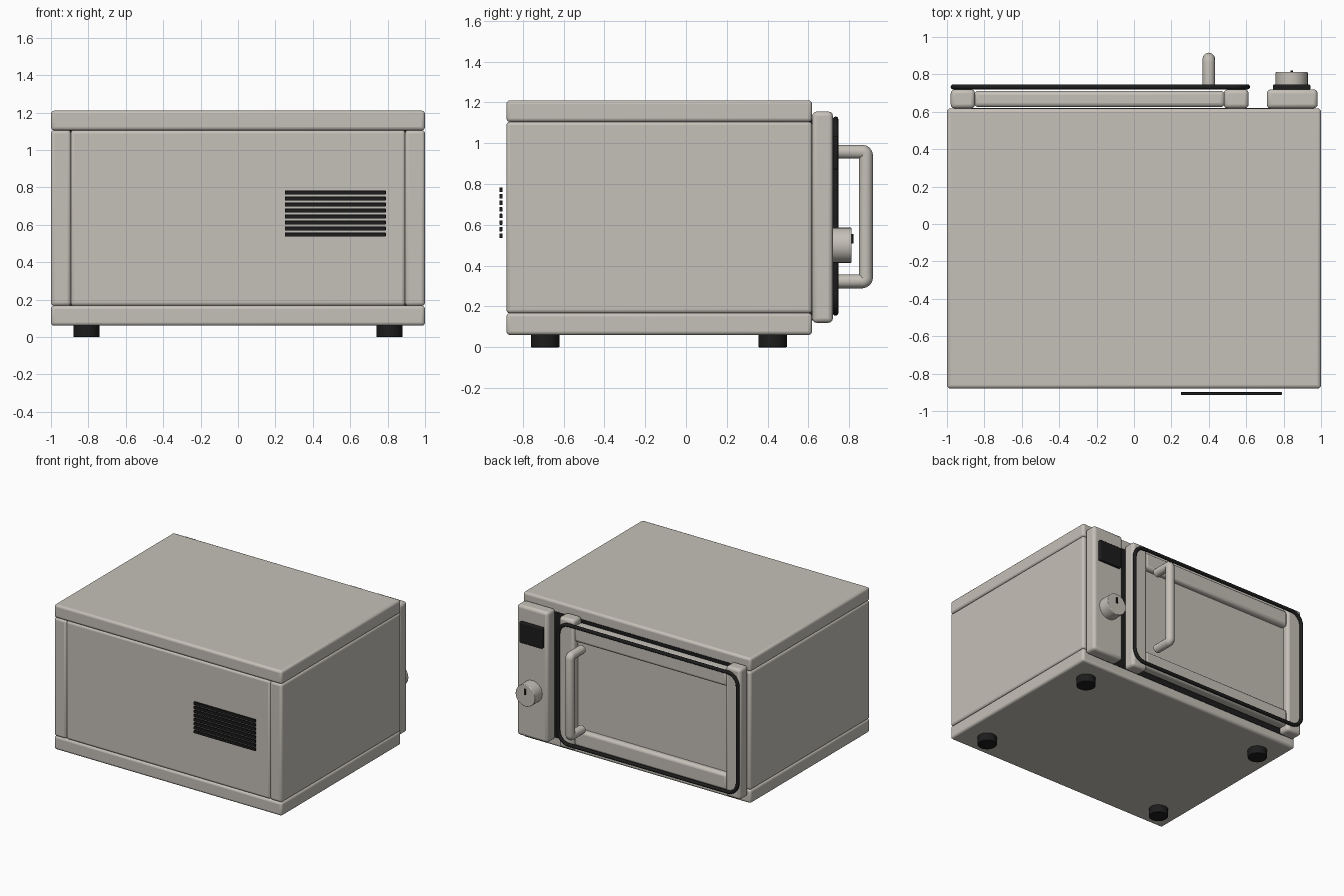
import bpy, math
from mathutils import Vector

cube = bpy.data.objects.get("Cube")
if cube:
    bpy.data.objects.remove(cube, do_unlink=True)


def material(name, rgb, rough=0.5):
    m = bpy.data.materials.new(name)
    m.use_nodes = True
    m.diffuse_color = (*rgb, 1)
    bsdf = m.node_tree.nodes["Principled BSDF"]
    bsdf.inputs["Base Color"].default_value = (*rgb, 1)
    bsdf.inputs["Roughness"].default_value = rough
    return m


enamel = material("warm grey enamel", (0.56, 0.53, 0.48))
black = material("black plastic", (0.012, 0.012, 0.012))


def smooth(ob):
    bpy.ops.object.select_all(action='DESELECT')
    ob.select_set(True)
    bpy.context.view_layer.objects.active = ob
    bpy.ops.object.shade_smooth_by_angle(angle=math.radians(35))


def bevel(ob, width):
    mod = ob.modifiers.new("soft edges", 'BEVEL')
    mod.width = width
    mod.segments = 3
    mod.limit_method = 'ANGLE'
    smooth(ob)


def box(name, x, y, z, mat, edge=0.0):
    """Box from three (low, high) ranges."""
    bpy.ops.mesh.primitive_cube_add(size=1, location=[sum(r) / 2 for r in (x, y, z)])
    ob = bpy.context.object
    ob.name = name
    ob.scale = [r[1] - r[0] for r in (x, y, z)]
    bpy.ops.object.transform_apply(location=False, rotation=False, scale=True)
    ob.data.materials.append(mat)
    if edge:
        bevel(ob, edge)
    return ob


def cylinder(name, radius, depth, loc, mat, rot=(0, 0, 0), edge=0.004):
    bpy.ops.mesh.primitive_cylinder_add(vertices=32, radius=radius, depth=depth,
                                        location=loc, rotation=rot)
    ob = bpy.context.object
    ob.name = name
    ob.data.materials.append(mat)
    bevel(ob, edge)
    return ob


def tube(name, points, radius, mat, closed=False):
    cu = bpy.data.curves.new(name, 'CURVE')
    cu.dimensions = '3D'
    cu.bevel_depth = radius
    cu.bevel_resolution = 4
    cu.use_fill_caps = True
    sp = cu.splines.new('POLY')
    sp.points.add(len(points) - 1)
    for p, co in zip(sp.points, points):
        p.co = (*co, 1)
    sp.use_cyclic_u = closed
    ob = bpy.data.objects.new(name, cu)
    bpy.context.collection.objects.link(ob)
    bpy.ops.object.select_all(action='DESELECT')
    ob.select_set(True)
    bpy.context.view_layer.objects.active = ob
    bpy.ops.object.convert(target='MESH')
    ob = bpy.context.object
    ob.data.materials.clear()
    ob.data.materials.append(mat)
    smooth(ob)
    return ob


def arc(center, u, v, radius, steps=6):
    """Quarter circle from direction u to direction v."""
    return [Vector(center) + radius * (Vector(u) * math.cos(a) + Vector(v) * math.sin(a))
            for a in (math.pi / 2 * i / steps for i in range(steps + 1))]


# Cabinet shell
depth = (-0.88, 0.618)
box("bottom_slab", (-1, 1), depth, (0.06, 0.168), enamel, 0.018)
box("top_slab", (-1, 1), depth, (1.104, 1.21), enamel, 0.018)
for side, x in (("right", (-1, -0.893)), ("left", (0.893, 1))):
    box(side + "_wall", x, depth, (0.166, 1.106), enamel, 0.018)
box("vented_panel", (-0.895, 0.895), (-0.878, -0.78), (0.166, 1.106), enamel, 0.018)
box("dark_face_plate", (-0.9, 0.9), (0.59, 0.621), (0.13, 1.13), black)

# Feet
for x in (-0.81, 0.81):
    for y in (-0.69, 0.425):
        cylinder("foot", 0.07, 0.065, (x, y, 0.0325), black)

# Vent slats
for i in range(8):
    z = 0.547 + i * 0.0321
    box("vent_slat", (0.25, 0.79), (-0.915, -0.899), (z - 0.011, z + 0.011), black, 0.003)

# Door frame and pane
tall = (0.12, 1.155)
box("door_stile_outer", (-0.98, -0.85), (0.618, 0.72), tall, enamel, 0.022)
box("door_stile_inner", (0.48, 0.613), (0.618, 0.72), tall, enamel, 0.022)
for name, z in (("door_rail_bottom", (0.16, 0.29)), ("door_rail_top", (0.985, 1.115))):
    box(name, (-0.855, 0.485), (0.625, 0.712), z, enamel, 0.022)
box("door_pane", (-0.86, 0.49), (0.64, 0.67), (0.27, 1.0), enamel)

# Rounded seal around the door
x0, x1, z0, z1, r, y = -0.967, 0.607, 0.168, 1.117, 0.09, 0.733
X, Z = Vector((1, 0, 0)), Vector((0, 0, 1))
loop = (arc((x1 - r, y, z1 - r), X, Z, r) + arc((x0 + r, y, z1 - r), Z, -X, r)
        + arc((x0 + r, y, z0 + r), -X, -Z, r) + arc((x1 - r, y, z0 + r), -Z, X, r))
tube("door_seal", loop, 0.0135, black, closed=True)

# Door handle
Y = Vector((0, 1, 0))
c = 0.018
path = ([Vector((0.4, 0.735, 0.958))] + arc((0.4, 0.882 - c, 0.958 - c), Z, Y, c, 4)
        + arc((0.4, 0.882 - c, 0.323 + c), Y, -Z, c, 4) + [Vector((0.4, 0.735, 0.323))])
tube("door_handle", path, 0.034, enamel)

# Control column with display and dial
box("control_column", (0.71, 0.982), (0.618, 0.72), tall, enamel, 0.022)
box("display", (0.742, 0.943), (0.715, 0.746), (0.87, 1.035), black, 0.008)
cylinder("dial", 0.086, 0.1, (0.843, 0.762, 0.5), enamel, (math.pi / 2, 0, 0), 0.005)
box("dial_pointer", (0.836, 0.85), (0.808, 0.82), (0.508, 0.555), black, 0.002)
